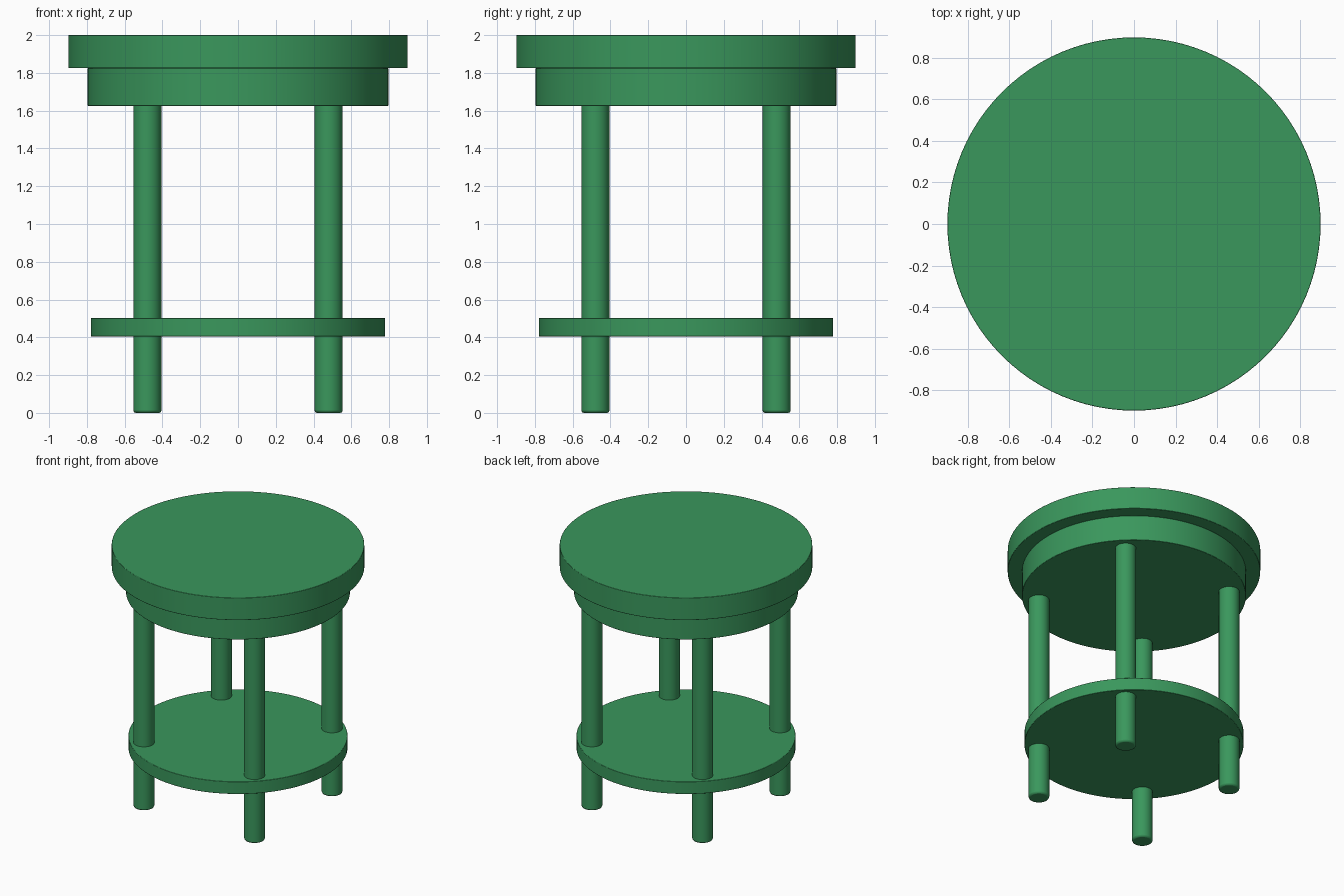
import bpy
import math

cube = bpy.data.objects.get("Cube")
if cube:
    bpy.data.objects.remove(cube, do_unlink=True)

# Single painted finish
GREEN = (0.042, 0.31, 0.108, 1)
paint = bpy.data.materials.new("green paint")
paint.use_nodes = True
paint.diffuse_color = GREEN
paint.node_tree.nodes["Principled BSDF"].inputs["Base Color"].default_value = GREEN


def disc(name, radius, bottom, top, x=0, y=0, sides=96, bevel=0.003):
    """Upright cylinder between two heights, with softened rims."""
    bpy.ops.mesh.primitive_cylinder_add(
        vertices=sides, radius=radius, depth=top - bottom,
        location=(x, y, (bottom + top) / 2))
    part = bpy.context.object
    part.name = name
    part.data.materials.append(paint)
    bpy.ops.object.shade_smooth_by_angle(angle=math.radians(35))
    rim = part.modifiers.new("soft rim", "BEVEL")
    rim.width = bevel
    rim.segments = 2
    rim.limit_method = "ANGLE"
    rim.angle_limit = math.radians(60)
    return part


# Seat, the apron under it and the low shelf
disc("seat", 0.898, 1.825, 2.0)
disc("apron", 0.796, 1.625, 1.825)
disc("shelf", 0.779, 0.405, 0.502)

# Four round legs running through the shelf into the apron
LEG = 0.48
for depth, y in (("front", -LEG), ("back", LEG)):
    for side, x in (("left", LEG), ("right", -LEG)):
        disc(f"{depth}_{side}_leg", 0.074, 0, 1.64, x, y, sides=32, bevel=0.012)
